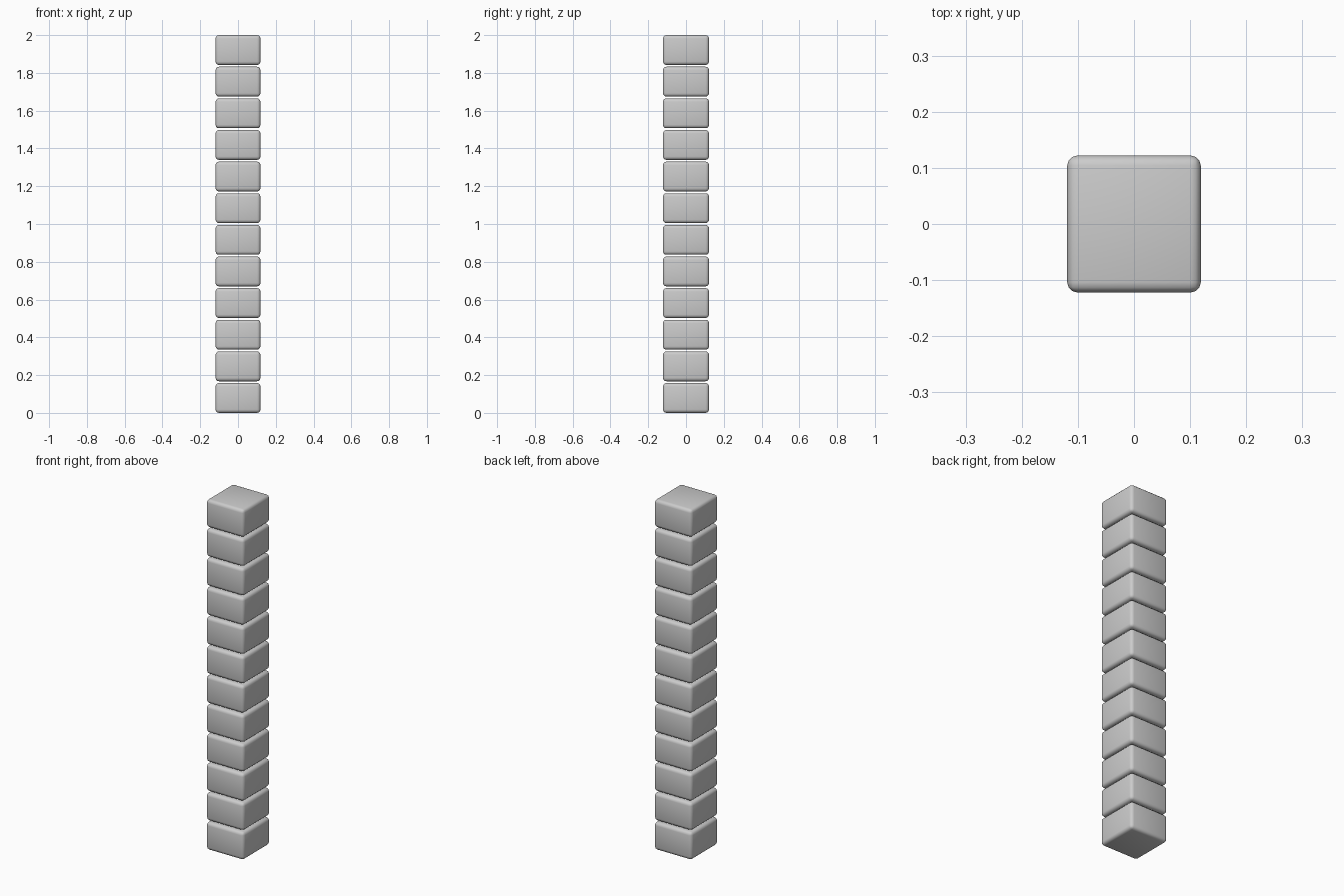
import bpy

if "Cube" in bpy.data.objects:
    bpy.data.objects.remove(bpy.data.objects["Cube"])

COUNT = 12
WIDTH, DEPTH, HEIGHT = 0.238, 0.244, 0.158
PITCH = (2.0 - HEIGHT) / (COUNT - 1)


def rounded_block(name, z):
    bpy.ops.mesh.primitive_cube_add(size=1, location=(0, 0, z))
    ob = bpy.context.object
    ob.name = name
    ob.scale = (WIDTH, DEPTH, HEIGHT)
    bpy.ops.object.transform_apply(location=False, rotation=False, scale=True)
    bevel = ob.modifiers.new("rounded_edges", 'BEVEL')
    bevel.width = 0.018
    bevel.segments = 3
    bpy.ops.object.modifier_apply(modifier=bevel.name)
    bpy.ops.object.shade_smooth_by_angle()
    return ob


# Column of separate, evenly spaced blocks
for i in range(COUNT):
    rounded_block(f"column_block_{i + 1}", HEIGHT / 2 + i * PITCH)
